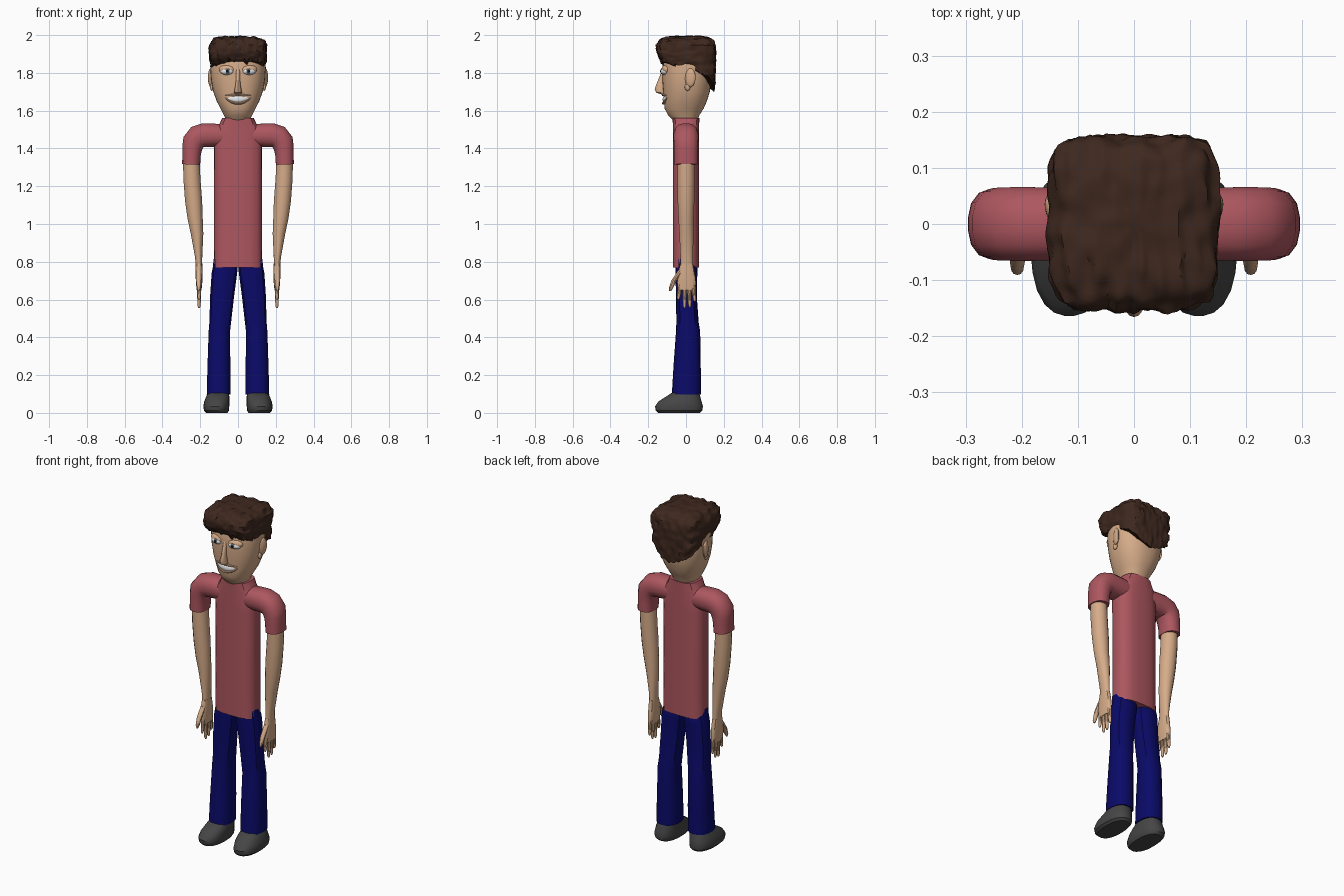
import bpy, bmesh
from math import sin, cos, pi, radians
from mathutils import Vector, noise

if "Cube" in bpy.data.objects:
    bpy.data.objects.remove(bpy.data.objects["Cube"])


def material(name, rgb):
    m = bpy.data.materials.new(name)
    m.use_nodes = True
    m.diffuse_color = (*rgb, 1)
    m.node_tree.nodes["Principled BSDF"].inputs["Base Color"].default_value = (*rgb, 1)
    return m


SKIN = material("skin", (0.67, 0.41, 0.25))
SHIRT = material("shirt red", (0.42, 0.095, 0.115))
DENIM = material("navy trousers", (0.003, 0.003, 0.14))
HAIR = material("dark brown hair", (0.048, 0.021, 0.013))
SHOE = material("charcoal shoes", (0.06, 0.06, 0.06))
WHITE = material("white", (0.8, 0.8, 0.8))
IRIS = material("grey blue iris", (0.1, 0.14, 0.19))
BLACK = material("black pupil", (0.005, 0.005, 0.005))


def finish(name, bm, mat, angle=35):
    bmesh.ops.recalc_face_normals(bm, faces=bm.faces)
    me = bpy.data.meshes.new(name)
    bm.to_mesh(me)
    bm.free()
    me.materials.append(mat)
    me.shade_smooth()
    me.set_sharp_from_angle(angle=radians(angle))
    ob = bpy.data.objects.new(name, me)
    bpy.context.collection.objects.link(ob)
    return ob


def bridge(bm, rings):
    """Skin a stack of vertex rings and cap both ends."""
    n = len(rings[0])
    for a, b in zip(rings, rings[1:]):
        for i in range(n):
            j = (i + 1) % n
            bm.faces.new((a[i], a[j], b[j], b[i]))
    bm.faces.new(rings[0])
    bm.faces.new(rings[-1])


def rounded(a, p):
    """Point on a unit superellipse."""
    c, s = cos(a), sin(a)
    k = (abs(c) ** p + abs(s) ** p) ** (-1 / p)
    return c * k, s * k


def loft(name, mat, sections, n=16, p=2.0, side=1, level=True):
    """Sections are (x, y, z, half width, half depth); level keeps rings horizontal."""
    bm = bmesh.new()
    pts = [Vector(s[:3]) for s in sections]
    rings = []
    for i, s in enumerate(sections):
        t = Vector((0, 0, 1))
        if not level:
            t = (pts[min(i + 1, len(pts) - 1)] - pts[max(i - 1, 0)]).normalized()
        u = Vector((0, 1, 0)).cross(t).normalized()
        v = t.cross(u)
        ring = []
        for k in range(n):
            a, b = rounded(2 * pi * (k + 0.5) / n, p)
            co = pts[i] + u * a * s[3] + v * b * s[4]
            co.x *= side
            ring.append(bm.verts.new(co))
        rings.append(ring)
    bridge(bm, rings)
    return finish(name, bm, mat)


def ball(name, mat, loc, size, turn=0):
    bm = bmesh.new()
    bmesh.ops.create_uvsphere(bm, u_segments=20, v_segments=12, radius=1)
    bmesh.ops.scale(bm, vec=size, verts=bm.verts)
    ob = finish(name, bm, mat)
    ob.location = loc
    ob.rotation_euler.z = turn
    return ob


# Shirt body with a short collar
loft("shirt_body", SHIRT, [
    (0, 0, .77, .128, .07), (0, 0, 1.05, .126, .07), (0, 0, 1.4, .128, .07),
    (0, 0, 1.49, .125, .07), (0, 0, 1.53, .098, .07), (0, 0, 1.562, .083, .071)], n=20, p=3.2)

# Head, from neck to crown
loft("head", SKIN, [
    (0, 0, 1.54, .06, .06), (0, -.012, 1.575, .074, .082), (0, -.01, 1.61, .092, .103),
    (0, -.002, 1.65, .113, .113), (0, .003, 1.7, .131, .123), (0, .005, 1.76, .142, .13),
    (0, .005, 1.83, .147, .13), (0, .005, 1.9, .14, .125), (0, .005, 1.95, .1, .09)], n=36, p=2.3)

# Nose with nostrils
loft("nose", SKIN, [
    (0, -.118, 1.685, .014, .01), (0, -.132, 1.695, .021, .025), (0, -.137, 1.712, .019, .029),
    (0, -.13, 1.74, .013, .027), (0, -.122, 1.78, .011, .018), (0, -.116, 1.82, .012, .01)], n=14)

# Teeth and lips follow the curve of the face
def mouth(name, mat, z, sag, out, height, depth, width):
    path = []
    for i in range(9):
        f = i / 4 - 1
        taper = 1 - .65 * f * f
        path.append((f * width, -out + .014 * f * f, z + sag * f * f, height * taper, depth * taper))
    loft(name, mat, path, n=10, level=False)


mouth("teeth", WHITE, 1.66, .008, .115, .018, .009, .06)
mouth("upper_lip", SKIN, 1.683, -.003, .115, .007, .014, .067)
mouth("lower_lip", SKIN, 1.639, .028, .113, .008, .015, .067)

# Hair: squarish mop with a ragged hem, longer at the nape
bm = bmesh.new()
N, SIDE, TOP = 120, 14, 18
rings = []
for r in range(SIDE + TOP):
    ring = []
    for i in range(N):
        a = 2 * pi * i / N
        c, s = rounded(a, 5)
        front, back = max(0, -sin(a)), max(0, sin(a))
        jag = noise.noise((c * 9, s * 9, 3)) * .018
        hem = 1.825 + .04 * front - .12 * back ** 2 + jag
        if r < SIDE:
            t = r / SIDE
            z = hem + (1.925 - hem) * t
            k = 1 - (1 - t) ** 2 * (.04 + .14 * front + .03 * back)
        else:
            b = (r - SIDE) / TOP
            k = 1 - b ** 1.5
            z = 1.925 + .068 * (1 - k ** 5) ** .5
        x, y = c * .151 * k, s * .156 * k
        lock = noise.noise((x * 55, y * 12, z * 22)) * .008 + noise.noise((x * 25, y * 25, z * 45)) * .008
        x += c * k * lock
        y += s * k * lock + .001
        z += lock * .8 * (r > 4)
        ring.append(bm.verts.new((x, y, min(z, 2))))
    rings.append(ring)
bridge(bm, rings)
finish("hair", bm, HAIR, 40)

FINGERS = [(-.031, -.04, .605), (-.007, -.008, .56), (.017, .02, .565), (.038, .046, .595)]

for side, tag in ((1, "left"), (-1, "right")):
    # Eye, lid, iris and pupil
    ball(tag + "_eyelid", SKIN, (side * .06, -.108, 1.818), (.043, .021, .024), side * .2)
    ball(tag + "_eye", WHITE, (side * .059, -.113, 1.808), (.036, .021, .019), side * .2)
    ball(tag + "_iris", IRIS, (side * .056, -.129, 1.809), (.014, .006, .015), side * .15)
    ball(tag + "_pupil", BLACK, (side * .056, -.132, 1.809), (.008, .005, .009), side * .15)
    # Ear
    ball(tag + "_ear", SKIN, (side * .144, .022, 1.775), (.013, .03, .05), side * -.3)
    ball(tag + "_earlobe", SKIN, (side * .138, .008, 1.725), (.01, .015, .02))
    # Sleeve bending over the shoulder
    loft(tag + "_sleeve", SHIRT, [
        (.06, 0, 1.468, .058, .062), (.13, 0, 1.47, .062, .065), (.18, 0, 1.47, .064, .066),
        (.213, 0, 1.46, .064, .066), (.235, 0, 1.435, .06, .065), (.243, 0, 1.4, .053, .064),
        (.246, 0, 1.365, .049, .063), (.248, 0, 1.315, .048, .063)],
        n=16, p=2.5, side=side, level=False)
    # Arm
    loft(tag + "_arm", SKIN, [
        (.207, .004, .77, .018, .035), (.208, .004, .82, .019, .034), (.217, .002, .95, .034, .038),
        (.227, 0, 1.03, .041, .041), (.235, 0, 1.12, .046, .045), (.244, 0, 1.24, .046, .047),
        (.248, 0, 1.36, .044, .047)], side=side)
    # Palm, fingers and thumb
    loft(tag + "_palm", SKIN, [
        (.206, .004, .65, .013, .046), (.206, .003, .69, .017, .05),
        (.206, .002, .74, .019, .045), (.207, .004, .79, .018, .034)], p=2.6, side=side)
    for i, (y0, y1, tip) in enumerate(FINGERS):
        loft(f"{tag}_finger_{i + 1}", SKIN, [
            (.206, y1, tip - .006, .004, .004), (.206, y1, tip + .004, .008, .008),
            (.206, (y0 + y1) / 2, (tip + .67) / 2, .011, .011), (.206, y0, .68, .013, .013)],
            n=10, side=side)
    loft(tag + "_thumb", SKIN, [
        (.208, -.084, .645, .005, .005), (.208, -.08, .66, .011, .011),
        (.208, -.064, .7, .014, .014), (.207, -.025, .755, .015, .017)],
        n=10, side=side)
    # Trouser leg
    loft(tag + "_trouser_leg", DENIM, [
        (.103, .002, .098, .063, .077), (.101, .006, .25, .061, .072), (.099, .011, .43, .057, .064),
        (.094, .008, .48, .058, .059), (.084, .002, .62, .064, .055), (.072, .002, .74, .068, .058),
        (.067, .002, .775, .066, .058), (.07, -.008, .815, .06, .045)], n=14, p=2.6, side=side)
    # Shoe
    loft(tag + "_shoe", SHOE, [
        (.112, -.037, 0, .056, .112), (.114, -.037, .012, .066, .124), (.115, -.037, .035, .069, .127),
        (.112, -.032, .06, .067, .115), (.107, -.016, .085, .062, .092),
        (.104, -.004, .105, .055, .073)], n=24, p=2.4, side=side)
